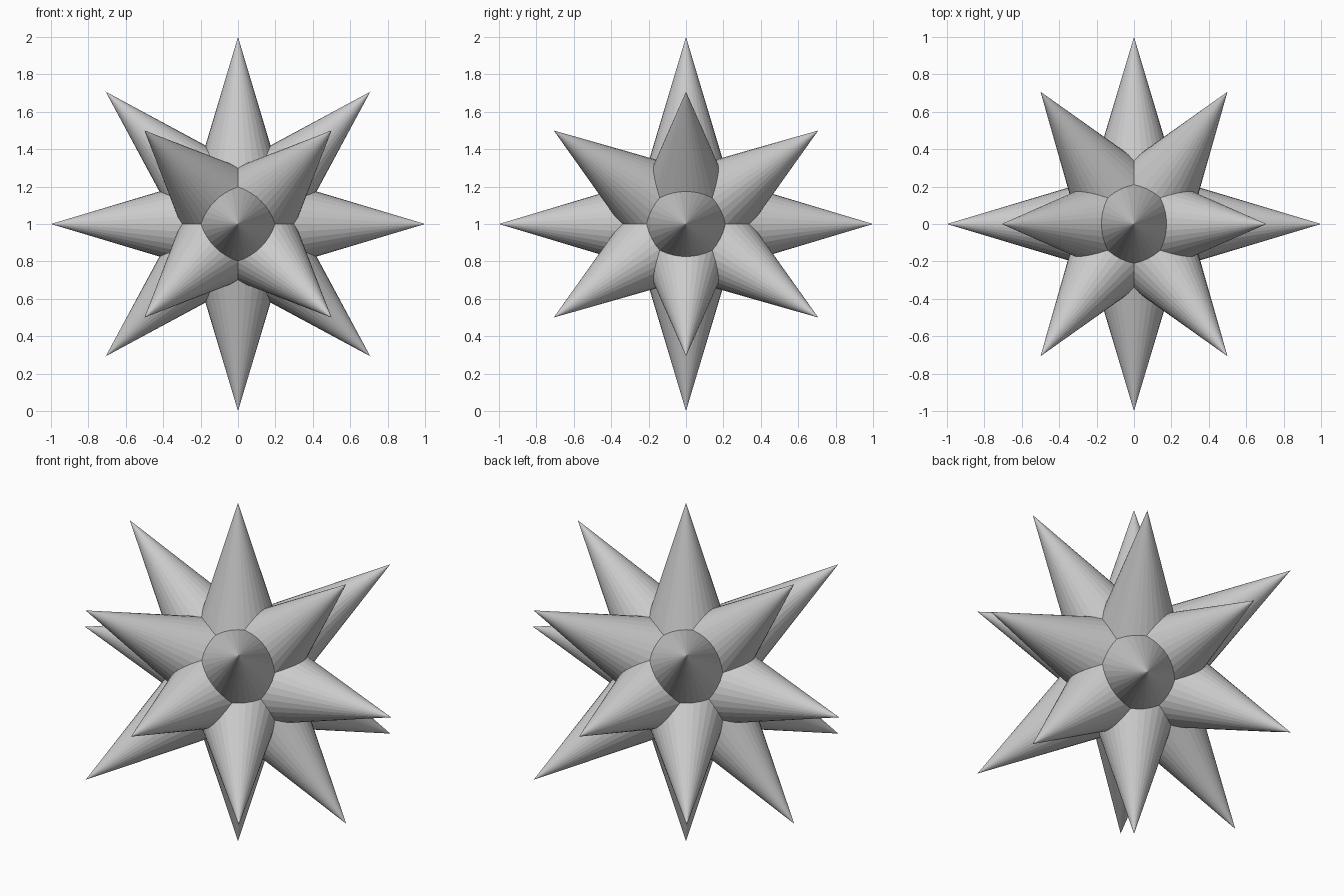
import bpy
from math import sqrt
from mathutils import Vector

if "Cube" in bpy.data.objects:
    bpy.data.objects.remove(bpy.data.objects["Cube"])

CENTRE = Vector((0, 0, 1))
LENGTH, RADIUS, SIDES = 1.0, 0.3, 32


def add_spike(name, direction):
    """Flat-faced cone from the centre of the star out to a tip."""
    d = Vector(direction).normalized()
    bpy.ops.mesh.primitive_cone_add(
        vertices=SIDES, radius1=RADIUS, radius2=0, depth=LENGTH,
        location=CENTRE + d * LENGTH / 2,
        rotation=d.to_track_quat('Z', 'Y').to_euler())
    bpy.context.object.name = name


signs = (-1, 1)

# spikes along the main axes
for s in signs:
    add_spike("side_spike", (s, 0, 0))
    add_spike("depth_spike", (0, s, 0))
    add_spike("vertical_spike", (0, 0, s))

# diagonal spikes in the upright middle plane, and those leaning to front and back
for sx in signs:
    for sz in signs:
        add_spike("diagonal_spike", (sx, 0, sz))
        for sy in signs:
            add_spike("leaning_spike", (sx, sy * sqrt(2), sz))
